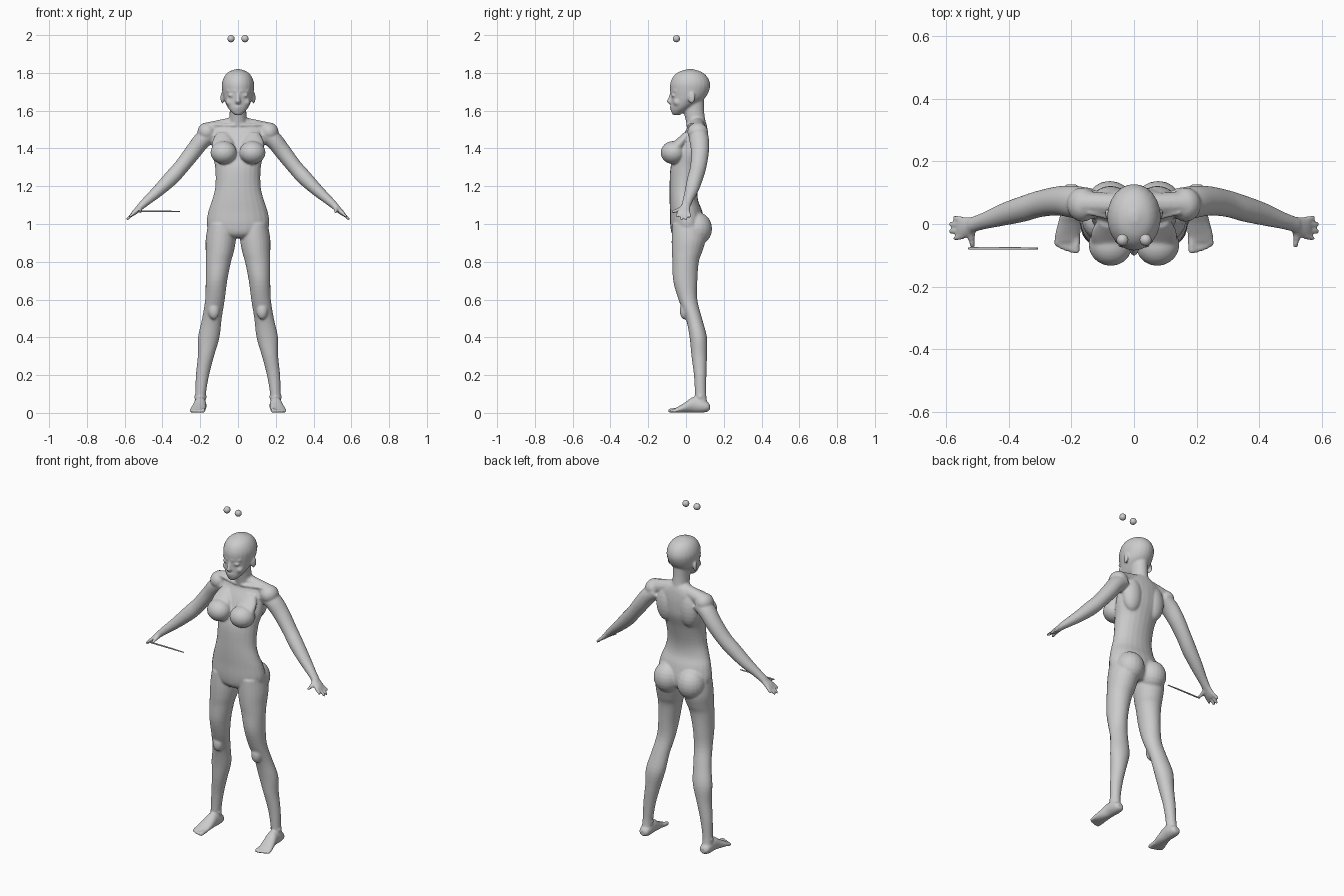
import bpy, bmesh, math
from mathutils import Matrix, Vector

X, Y, Z = Vector((1, 0, 0)), Vector((0, 1, 0)), Vector((0, 0, 1))
DIAG = Vector((0.7, 0, 0.72))


def spline(pts, steps):
    """Catmull-Rom through tuples of numbers"""
    out = []
    n = len(pts)
    for i in range(n - 1):
        p0, p1, p2, p3 = pts[max(i - 1, 0)], pts[i], pts[i + 1], pts[min(i + 2, n - 1)]
        for k in range(steps):
            t = k / steps
            out.append([0.5 * (2 * b + (c - a) * t + (2 * a - 5 * b + 4 * c - d) * t * t
                               + (3 * b - a - 3 * c + d) * t ** 3)
                        for a, b, c, d in zip(p0, p1, p2, p3)])
    return out + [list(pts[-1])]


def skin(bm, rings):
    """Join rings of points into a closed tube"""
    rings = [[bm.verts.new(p) for p in ring] for ring in rings]
    for r, q in zip(rings, rings[1:]):
        for k in range(len(r)):
            j = (k + 1) % len(r)
            bm.faces.new((r[k], r[j], q[j], q[k]))
    bm.faces.new(rings[0][::-1])
    bm.faces.new(rings[-1])


def loft(bm, sections, u=X, v=Y, s=1, steps=4, sides=24):
    """Skin ellipses (x, y, z, radius_u, radius_v); s=-1 mirrors in x"""
    rings = []
    for x, y, z, a, b in spline(sections, steps):
        ring = []
        for k in range(sides):
            t = math.tau * k / sides
            p = Vector((x, y, z)) + u * (a * math.cos(t)) + v * (b * math.sin(t))
            ring.append((p.x * s, p.y, p.z))
        rings.append(ring)
    skin(bm, rings)


def ball(bm, c, r, s=1, turn=0.0, sides=20, rows=12):
    """Ellipsoid, optionally turned about z"""
    m = (Matrix.Translation((c[0] * s, c[1], c[2])) @ Matrix.Rotation(turn * s, 4, 'Z')
         @ Matrix.Diagonal((*r, 1)))
    rings = []
    for i in range(rows + 1):
        e = math.pi * min(max(i / rows, .01), .99)
        rings.append([m @ Vector((math.sin(e) * math.cos(math.tau * k / sides),
                                  math.sin(e) * math.sin(math.tau * k / sides),
                                  -math.cos(e))) for k in range(sides)])
    skin(bm, rings)


def limb(bm, a, b, ra, rb, s=1):
    """Round-ended straight tapered tube"""
    a, b = Vector(a), Vector(b)
    d = (b - a).normalized()
    u = d.orthogonal().normalized()
    loft(bm, [(*a, ra, ra), (*b, rb, rb)], u, d.cross(u), s, 2, 12)
    ball(bm, a, (ra,) * 3, s, 0, 12, 8)
    ball(bm, b, (rb,) * 3, s, 0, 12, 8)


def finish(bm, name):
    bmesh.ops.recalc_face_normals(bm, faces=bm.faces)
    me = bpy.data.meshes.new(name)
    bm.to_mesh(me)
    bm.free()
    me.polygons.foreach_set("use_smooth", [True] * len(me.polygons))
    ob = bpy.data.objects.new(name, me)
    bpy.context.collection.objects.link(ob)
    return ob


bm = bmesh.new()

# torso: z, centre y, half width, half depth
torso = [(.925, .01, .06, .06), (.95, .01, .14, .085), (1.0, .008, .166, .092),
         (1.07, .0, .156, .085), (1.13, -.012, .136, .075), (1.2, -.012, .12, .075),
         (1.3, .003, .121, .085), (1.38, .028, .138, .086), (1.45, .045, .14, .073),
         (1.5, .058, .145, .056), (1.535, .062, .10, .045), (1.56, .055, .05, .042)]
loft(bm, [(0, y, z, a, b) for z, y, a, b in torso])

# neck
loft(bm, [(0, .06, 1.5, .06, .052), (0, .05, 1.55, .047, .052),
          (0, .042, 1.6, .044, .054), (0, .04, 1.67, .045, .055)])

# head
head = [(1.576, -.05, .014, .016), (1.588, -.046, .03, .03), (1.61, -.03, .05, .05),
        (1.64, -.006, .066, .073), (1.67, .012, .077, .091), (1.71, .02, .084, .104),
        (1.745, .022, .085, .105), (1.78, .022, .073, .09), (1.805, .022, .05, .06),
        (1.82, .022, .012, .015)]
loft(bm, [(0, y, z, a, b) for z, y, a, b in head])

# nose, lips and chin
loft(bm, [(0, -.074, 1.705, .008, .008), (0, -.082, 1.67, .009, .011),
          (0, -.086, 1.648, .014, .017), (0, -.078, 1.636, .011, .012)], sides=14)
ball(bm, (0, -.074, 1.619), (.021, .012, .006))
ball(bm, (0, -.072, 1.608), (.018, .012, .006))
ball(bm, (0, -.062, 1.588), (.018, .013, .012))

for s in (-1, 1):
    # eyelids, brow, cheek, ear
    ball(bm, (.034, -.066, 1.681), (.019, .012, .008), s)
    limb(bm, (.014, -.078, 1.703), (.055, -.057, 1.704), .007, .006, s)
    ball(bm, (.042, -.045, 1.645), (.022, .022, .022), s)
    ball(bm, (.083, .03, 1.668), (.009, .019, .031), s, -.25)

    # collarbone, trapezius and shoulder
    limb(bm, (.018, .008, 1.522), (.145, .038, 1.528), .008, .009, s)
    limb(bm, (.03, .062, 1.53), (.155, .065, 1.5), .036, .04, s)
    ball(bm, (.165, .062, 1.487), (.05, .055, .05), s)

    # shoulder blade
    ball(bm, (.075, .072, 1.425), (.062, .05, .105), s)

    # breast
    ball(bm, (.076, -.068, 1.378), (.07, .066, .061), s, .25)
    loft(bm, [(.08, .01, 1.485, .03, .02), (.08, -.025, 1.44, .055, .035),
              (.078, -.065, 1.39, .06, .05)], s=s)

    # buttock
    ball(bm, (.077, .058, .975), (.08, .08, .088), s)

    # leg
    loft(bm, [(.088, .012, 1.0, .07, .085), (.091, .014, .92, .08, .09),
              (.097, .005, .85, .074, .08), (.104, -.002, .8, .067, .07),
              (.114, -.004, .7, .057, .064), (.122, .01, .6, .052, .05),
              (.138, .042, .5, .052, .043), (.155, .065, .4, .057, .046),
              (.17, .07, .3, .043, .041), (.188, .075, .2, .035, .033),
              (.198, .077, .1, .028, .03), (.2, .08, .04, .03, .035)], s=s)
    ball(bm, (.128, -.008, .54), (.03, .025, .045), s)
    for dx in (-.022, .022):
        ball(bm, (.199 + dx, .075, .085), (.011, .014, .014), s)

    # foot: y, centre x, half width, half height, centre z
    foot = [(.126, .2, .016, .014, .03), (.115, .2, .028, .025, .032),
            (.085, .2, .033, .036, .037), (.04, .201, .033, .042, .043),
            (0, .206, .038, .029, .03), (-.035, .212, .041, .018, .019),
            (-.058, .213, .037, .012, .013)]
    loft(bm, [(x, y, z, a, b) for y, x, a, b, z in foot], X, Z, s)
    for i in range(5):
        x = .184 + .0155 * i
        tip = (-.084, -.084, -.08, -.073, -.064)[i]
        r = .012 if i == 0 else .0088
        limb(bm, (x, -.04, .016), (x + .001, tip, r), r, r, s)

    # arm
    loft(bm, [(.14, .065, 1.48, .05, .05), (.19, .07, 1.443, .052, .046),
              (.24, .074, 1.38, .047, .044), (.30, .065, 1.303, .043, .04),
              (.35, .05, 1.247, .042, .04), (.42, .03, 1.178, .036, .032),
              (.48, .01, 1.125, .027, .024), (.522, -.004, 1.087, .025, .018)], Y, DIAG, s)

    # palm
    loft(bm, [(.505, 0, 1.1, .024, .018), (.525, -.006, 1.083, .029, .016),
              (.545, -.012, 1.064, .035, .014), (.56, -.014, 1.05, .033, .01)], Y, DIAG, s)

    # fingers and thumb
    for base, tip in ((.014, .02), (-.004, -.001), (-.023, -.023), (-.04, -.046)):
        reach = .588 - 14 * (tip + .012) ** 2
        limb(bm, (.548, base, 1.062), (reach, tip, 1.613 - reach), .0095, .0078, s)
    limb(bm, (.518, -.016, 1.082), (.52, -.046, 1.072), .014, .0105, s)
    limb(bm, (.52, -.046, 1.072), (.517, -.07, 1.064), .0105, .008, s)

# fuse everything into one smooth skin
body = finish(bm, "body")
rm = body.modifiers.new("fuse", 'REMESH')
rm.mode = 'VOXEL'
rm.voxel_size = .006
rm.use_smooth_shade = True
sm = body.modifiers.new("soften", 'SMOOTH')
sm.factor = .5
sm.iterations = 3

# loose eyeballs above the head
for s, name in ((-1, "eyeball_right"), (1, "eyeball_left")):
    bm = bmesh.new()
    ball(bm, (.037, -.051, 1.981), (.019, .019, .019), s)
    finish(bm, name)

# slim rod held at the right hand
bm = bmesh.new()
loft(bm, [(-.53, -.078, 1.067, .002, .002), (-.515, -.078, 1.067, .004, .004),
          (-.4, -.078, 1.067, .004, .004), (-.307, -.078, 1.066, .003, .003)], Y, Z, sides=12)
finish(bm, "rod")
